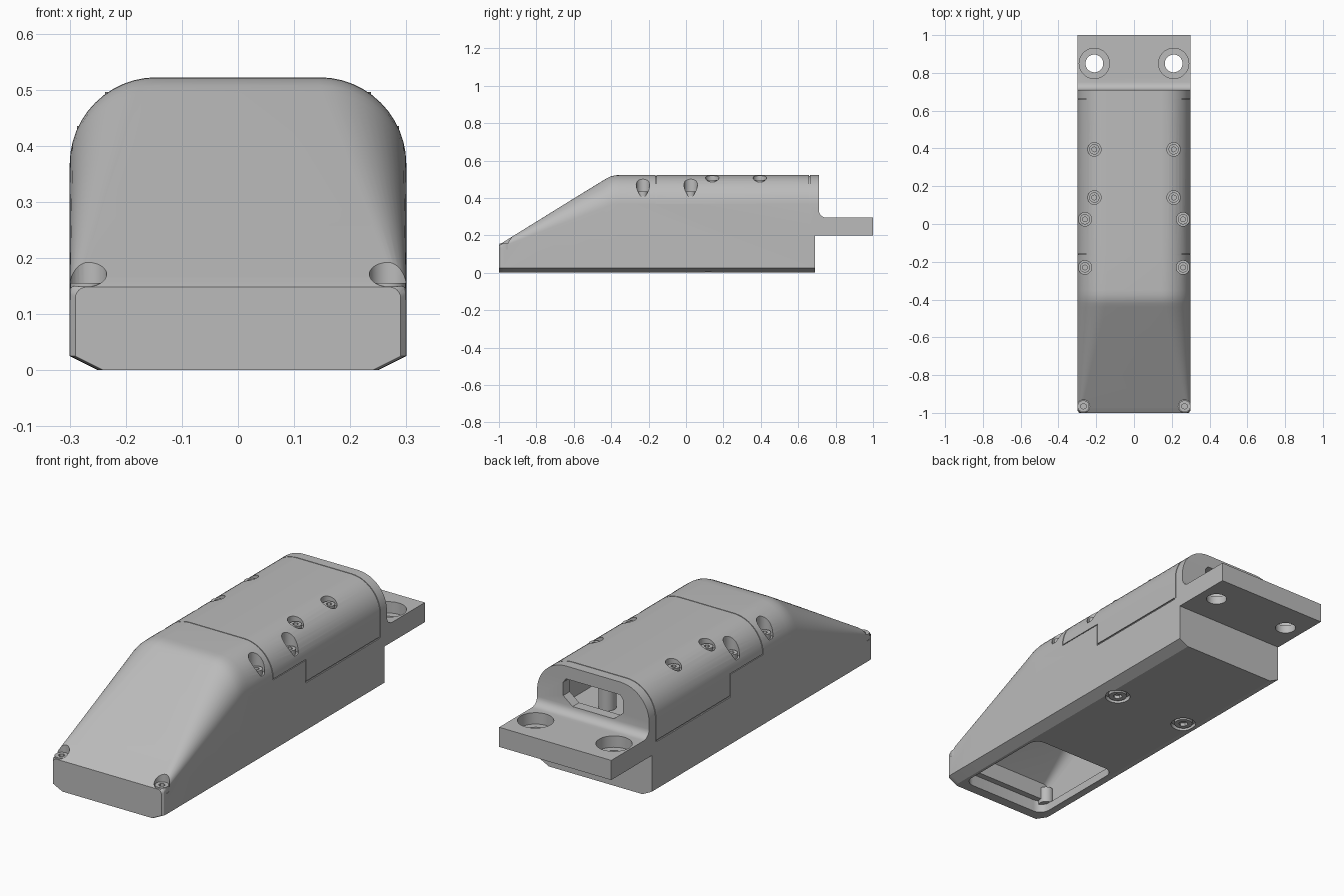
import bpy, bmesh, math
from mathutils import Matrix, Vector

default = bpy.data.objects.get("Cube")
if default:
    bpy.data.objects.remove(default, do_unlink=True)

grey = bpy.data.materials.new("plain grey")
grey.use_nodes = True
grey.diffuse_color = (0.5, 0.5, 0.5, 1)
grey.node_tree.nodes["Principled BSDF"].inputs["Base Color"].default_value = (0.5, 0.5, 0.5, 1)


def finish(name, bm):
    bmesh.ops.recalc_face_normals(bm, faces=bm.faces)
    mesh = bpy.data.meshes.new(name)
    bm.to_mesh(mesh)
    bm.free()
    mesh.materials.append(grey)
    ob = bpy.data.objects.new(name, mesh)
    bpy.context.collection.objects.link(ob)
    return ob


def loft(name, sections):
    """Skin a list of closed point rings and cap both ends."""
    bm = bmesh.new()
    rings = [[bm.verts.new(p) for p in s] for s in sections]
    for a, b in zip(rings, rings[1:]):
        for i in range(len(a)):
            j = (i + 1) % len(a)
            bm.faces.new((a[i], a[j], b[j], b[i]))
    bm.faces.new(rings[0])
    bm.faces.new(rings[-1])
    return finish(name, bm)


def section(y, top, r, hw=0.3, bottom=0.0, cx=0.05, cz=0.025):
    """Arched cross-section: chamfered base, rounded shoulders."""
    half = [(hw - cx, bottom), (hw, bottom + cz)]
    for i in range(13):
        a = math.pi / 2 * i / 12
        half.append((hw - r + r * math.cos(a), top - r + r * math.sin(a)))
    ring = half + [(-x, z) for x, z in reversed(half)]
    return [(x, y, z) for x, z in ring]


def box(name, x0, x1, y0, y1, z0, z1):
    return loft(name, [[(x0, y, z0), (x1, y, z0), (x1, y, z1), (x0, y, z1)] for y in (y0, y1)])


def cyl(name, x, y, z0, z1, r, sides=28, r2=None):
    bm = bmesh.new()
    bmesh.ops.create_cone(bm, cap_ends=True, segments=sides, radius1=r,
                          radius2=r if r2 is None else r2, depth=z1 - z0,
                          matrix=Matrix.Translation(Vector((x, y, (z0 + z1) / 2))))
    return finish(name, bm)


def cut(target, *tools, op='DIFFERENCE'):
    for tool in tools:
        mod = target.modifiers.new("cut", 'BOOLEAN')
        mod.operation, mod.solver, mod.object = op, 'EXACT', tool
        bpy.ops.object.select_all(action='DESELECT')
        bpy.context.view_layer.objects.active = target
        target.select_set(True)
        bpy.ops.object.modifier_apply(modifier=mod.name)
        bpy.data.objects.remove(tool, do_unlink=True)


def smooth(ob, angle=25):
    bpy.ops.object.select_all(action='DESELECT')
    bpy.context.view_layer.objects.active = ob
    ob.select_set(True)
    bpy.ops.object.shade_smooth_by_angle(angle=math.radians(angle))


# Main housing: sloped nose running into the long arched shell
housing = loft("housing", [
    section(-1, 0.148, 0.02, 0.29), section(-0.99, 0.155, 0.02, 0.298),
    section(-0.975, 0.165, 0.022), section(-0.8, 0.273, 0.065),
    section(-0.6, 0.397, 0.113), section(-0.44, 0.495, 0.15),
    section(-0.42, 0.507, 0.153), section(-0.4, 0.516, 0.155),
    section(-0.375, 0.521, 0.155), section(-0.35, 0.522, 0.155),
    section(0.71, 0.522, 0.155)])
cut(housing, box("rear_step", -1, 1, 0.69, 1, -1, 0.2))

# Mounting tab with a filleted root and two counterbored holes
fillet = [(0.69, 0.2), (1.0, 0.2), (1.0, 0.295), (0.75, 0.295)]
fillet += [(0.75 - 0.04 * math.sin(a), 0.335 - 0.04 * math.cos(a))
           for a in (math.pi / 12 * i for i in range(1, 7))] + [(0.69, 0.335)]
tab = loft("mounting_tab", [[(x, y, z) for y, z in fillet] for x in (-0.3, 0.3)])
for s in (-1, 1):
    cut(tab, cyl("hole", s * 0.21, 0.85, 0.1, 0.4, 0.047, 40),
        cyl("counterbore", s * 0.21, 0.85, 0.24, 0.4, 0.08, 40))
cut(housing, tab, op='UNION')

# Hollow nose chamber with a rounded opening in the underside
cut(housing, loft("nose_chamber", [
    section(-0.92, 0.145, 0.03, 0.25, 0.04, 0.005, 0.005),
    section(-0.45, 0.44, 0.1, 0.25, 0.04, 0.005, 0.005),
    section(-0.42, 0.45, 0.1, 0.25, 0.04, 0.005, 0.005)]))
opening = []
for cx, cy, start in ((0.185, -0.48, 0), (-0.185, -0.48, 1), (-0.185, -0.9, 2), (0.185, -0.9, 3)):
    for i in range(7):
        a = math.pi / 2 * (start + i / 6)
        opening.append((cx + 0.05 * math.cos(a), cy + 0.05 * math.sin(a)))
cut(housing, loft("belly_opening", [[(x, y, z) for x, y in opening] for z in (-0.1, 0.06)]))

# Rear chamber and the cable slot in the back wall
cut(housing, box("rear_chamber", -0.18, 0.18, 0.1, 0.66, 0.32, 0.475))
slot = [(-0.11, 0.335), (0.11, 0.335), (0.16, 0.375), (0.16, 0.44), (0.145, 0.46),
        (-0.145, 0.46), (-0.16, 0.44), (-0.16, 0.375)]
cut(housing, loft("cable_slot", [[(x, y, z) for x, z in slot] for y in (0.6, 0.8)]))
smooth(cyl("inner_post", 0, 0.6, 0.32, 0.475, 0.04))

# Seams around the removable cover
for y, low in ((-0.16, 0.365), (0.66, 0.257)):
    seam = loft("seam", [section(v, 0.54, 0.165, 0.32, low, 0.001, 0.001)
                         for v in (y - 0.002, y + 0.002)])
    cut(seam, loft("seam_core", [section(v, 0.517, 0.152, 0.295, low - 0.1, 0.001, 0.001)
                                 for v in (y - 0.1, y + 0.1)]))
    cut(housing, seam)
for s in (-1, 1):
    xs = sorted((s * 0.294, s * 0.35))
    cut(housing, box("seam_upper", *xs, -0.162, 0.092, 0.363, 0.367),
        box("seam_step", *xs, 0.088, 0.092, 0.257, 0.365),
        box("seam_lower", *xs, 0.09, 0.65, 0.253, 0.261))


# Socket screws seated in vertical counterbores
def screw(name, x, y, floor, height, bore, head):
    cut(housing, cyl("bore", x, y, floor, 0.7, bore))
    ob = cyl(name, x, y, floor - 0.005, floor + height, head)
    cut(ob, cyl("socket", x, y, floor + height * 0.4, 1, head * 0.5, 6))
    smooth(ob)


for s, side in ((-1, "right"), (1, "left")):
    for i, y in enumerate((0.14, 0.395)):
        screw(f"cover_screw_{side}_{i}", s * 0.21, y, 0.478, 0.018, 0.036, 0.027)
    for i, y in enumerate((-0.23, 0.025)):
        screw(f"shoulder_screw_{side}_{i}", s * 0.26, y, 0.41, 0.025, 0.036, 0.027)
    screw(f"nose_screw_{side}", s * 0.268, -0.965, 0.125, 0.03, 0.034, 0.031)
    # Boss behind each nose screw, inside the chamber
    smooth(cyl(f"nose_boss_{side}", s * 0.24, -0.925, 0.041, 0.12, 0.035))
    # Underside screw
    cut(housing, cyl("belly_bore", s * 0.2, 0.12, -0.1, 0.02, 0.058))
    belly = cyl(f"belly_screw_{side}", s * 0.2, 0.12, 0.002, 0.03, 0.042)
    cut(belly, cyl("socket", s * 0.2, 0.12, -0.1, 0.018, 0.022, 6))
    smooth(belly)

smooth(housing)
